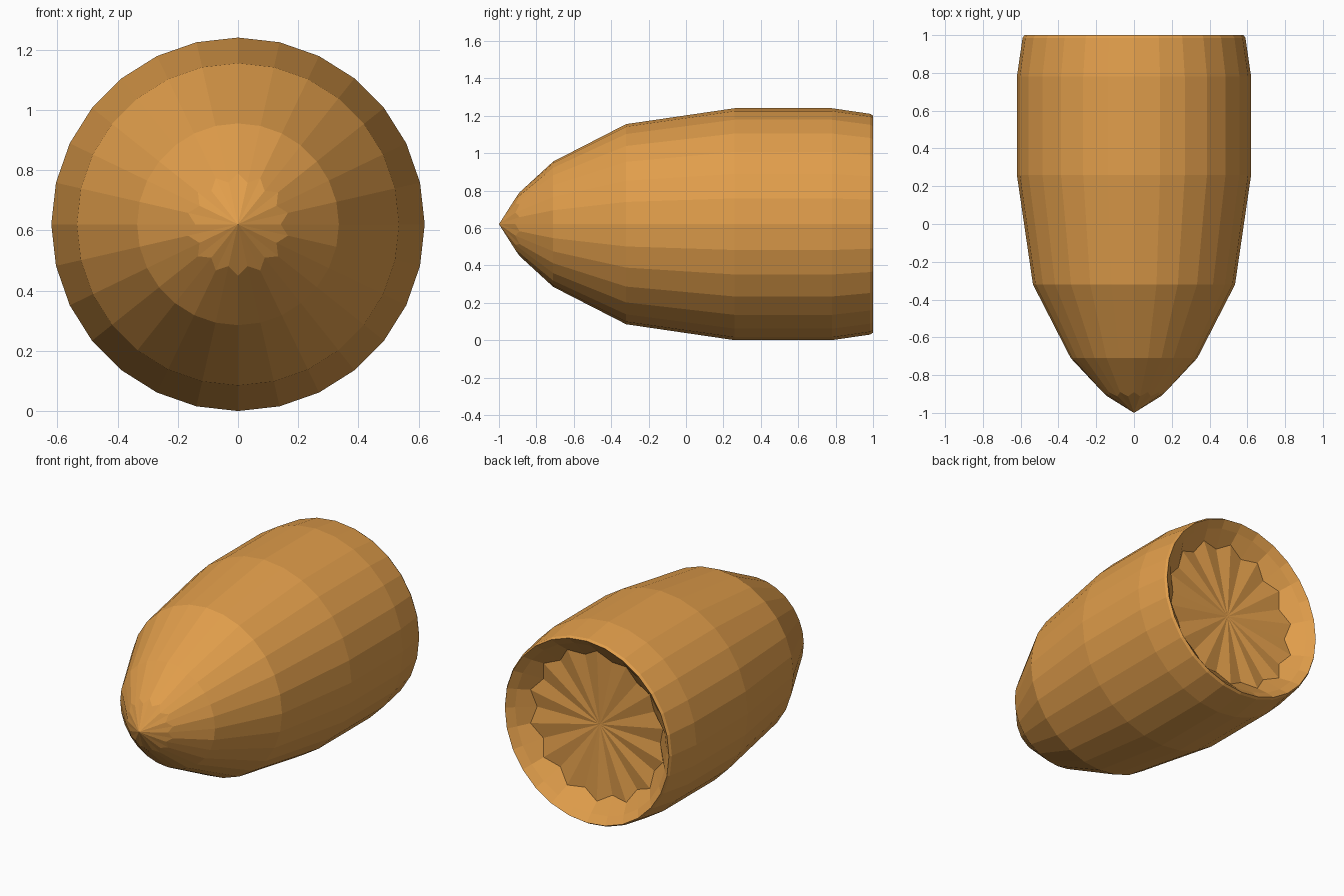
import bpy, bmesh, math

if "Cube" in bpy.data.objects:
    bpy.data.objects.remove(bpy.data.objects["Cube"])

SIDES = 28
CENTRE_Z = 0.62

# Profile from nose to hollow back: (even radius, even y, odd radius, odd y)
rings = [
    (0.17, -0.89, 0.142, -0.912),   # zigzag near the tip
    (0.335, -0.71, 0.335, -0.71),
    (0.535, -0.32, 0.535, -0.32),
    (0.62, 0.26, 0.62, 0.26),
    (0.62, 0.78, 0.62, 0.78),
    (0.59, 0.985, 0.59, 0.985),
    (0.58, 1.0, 0.58, 1.0),         # back rim
    (0.535, 0.96, 0.535, 0.96),     # inner lip
    (0.48, 0.90, 0.435, 0.88),      # zigzag in the recess
]

bm = bmesh.new()
loops = []
for r0, y0, r1, y1 in rings:
    loop = []
    for i in range(SIDES):
        a = 2 * math.pi * i / SIDES
        r, y = (r1, y1) if i % 2 else (r0, y0)
        loop.append(bm.verts.new((r * math.sin(a), y, CENTRE_Z + r * math.cos(a))))
    loops.append(loop)

# Nose tip and recess centre fans
tip = bm.verts.new((0, -1.0, CENTRE_Z))
base = bm.verts.new((0, 0.87, CENTRE_Z))
for i in range(SIDES):
    j = (i + 1) % SIDES
    bm.faces.new((tip, loops[0][i], loops[0][j]))
    bm.faces.new((base, loops[-1][j], loops[-1][i]))
    # Shell bands
    for a, b in zip(loops, loops[1:]):
        bm.faces.new((a[i], b[i], b[j], a[j]))
bmesh.ops.recalc_face_normals(bm, faces=bm.faces[:])

mesh = bpy.data.meshes.new("pointed_shell")
bm.to_mesh(mesh)
bm.free()
shell = bpy.data.objects.new("pointed_shell", mesh)
bpy.context.collection.objects.link(shell)

# Warm golden brown
mat = bpy.data.materials.new("golden_brown")
mat.diffuse_color = (0.75, 0.34, 0.07, 1)
mat.use_nodes = True
mat.node_tree.nodes["Principled BSDF"].inputs["Base Color"].default_value = mat.diffuse_color
mesh.materials.append(mat)
